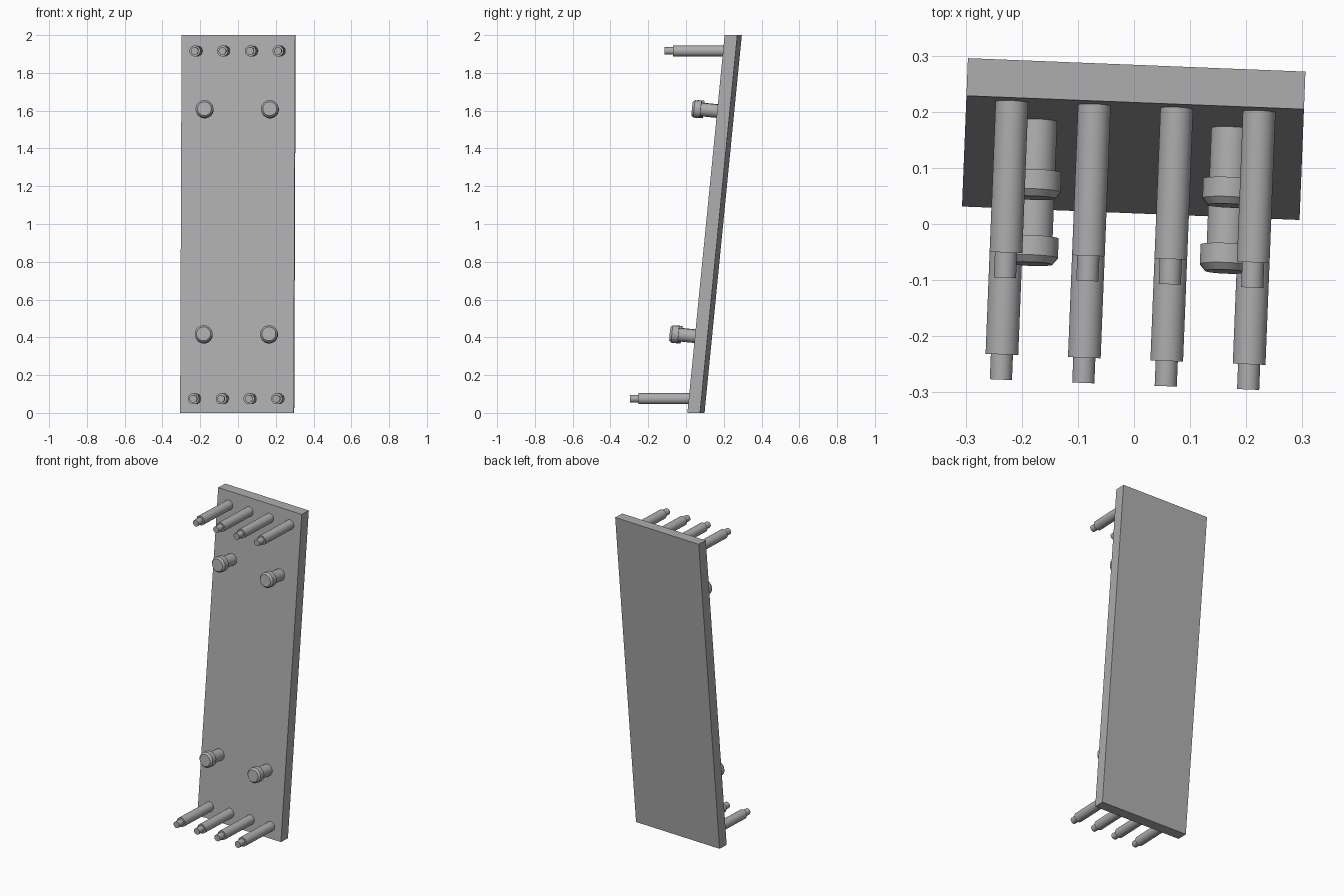
import bpy, bmesh, math
from mathutils import Matrix, Vector

if "Cube" in bpy.data.objects:
    bpy.data.objects.remove(bpy.data.objects["Cube"])

LEAN = 0.1975 / 2                       # backward lean per unit of height
TILT = math.atan(LEAN)
FRAME = Matrix.Rotation(math.radians(-2.28), 4, 'Z') @ Matrix.Translation((-0.0065, 0, 0))

# Dark grey finish shared by every part
GREY = bpy.data.materials.new("dark_grey")
GREY.diffuse_color = (0.42, 0.42, 0.42, 1)
GREY.use_nodes = True
GREY.node_tree.nodes["Principled BSDF"].inputs["Base Color"].default_value = GREY.diffuse_color


def front_y(z):
    """Depth of the board's front face at height z."""
    return 0.019 + LEAN * z


def add_object(name, bm):
    bmesh.ops.recalc_face_normals(bm, faces=bm.faces)
    bm.transform(FRAME)
    mesh = bpy.data.meshes.new(name)
    bm.to_mesh(mesh)
    bm.free()
    mesh.materials.append(GREY)
    obj = bpy.data.objects.new(name, mesh)
    bpy.context.collection.objects.link(obj)
    return obj


def turned(name, profile, origin, tilt, sides):
    """Spin (radius, distance) pairs around an axis pointing out the front."""
    bm = bmesh.new()
    place = Matrix.Translation(origin) @ Matrix.Rotation(math.pi / 2 - tilt, 4, 'X')
    rings = []
    for r, d in profile:
        ring = []
        for i in range(sides):
            a = 2 * math.pi * (i + 0.5) / sides
            ring.append(bm.verts.new(place @ Vector((r * math.cos(a), r * math.sin(a), d))))
        rings.append(ring)
    for lo, hi in zip(rings, rings[1:]):
        for i in range(sides):
            j = (i + 1) % sides
            bm.faces.new((lo[i], lo[j], hi[j], hi[i]))
    bm.faces.new(rings[0])
    bm.faces.new(rings[-1])
    obj = add_object(name, bm)
    obj.data.shade_smooth()
    obj.data.set_sharp_from_angle(angle=math.radians(30))
    return obj


# Leaning board: a box sheared backward, level at top and bottom
bm = bmesh.new()
bmesh.ops.create_cube(bm, size=1)
for v in bm.verts:
    z = (v.co.z + 0.5) * 2
    v.co = (v.co.x * 0.602, front_y(z) + (v.co.y + 0.5) * 0.067, z)
add_object("board", bm)

# Rows of level stepped pins near both ends
PIN = [(0.0295, -0.005), (0.0295, 0.268), (0.02, 0.268), (0.02, 0.313)]
for row, z in (("lower", 0.075), ("upper", 1.916)):
    for i in range(4):
        x = (i - 1.5) * 0.147 + 0.001
        turned(f"{row}_pin_{i + 1}", PIN, (x, front_y(z), z), 0, 20)

# Four headed knobs square to the board face
KNOB = [(0.036, -0.01), (0.036, 0.091), (0.047, 0.091), (0.047, 0.126), (0.037, 0.138)]
for row, z in (("lower", 0.405), ("upper", 1.597)):
    for side, x in (("left", -0.173), ("right", 0.173)):
        turned(f"{row}_{side}_knob", KNOB, (x, front_y(z), z), TILT, 20)
